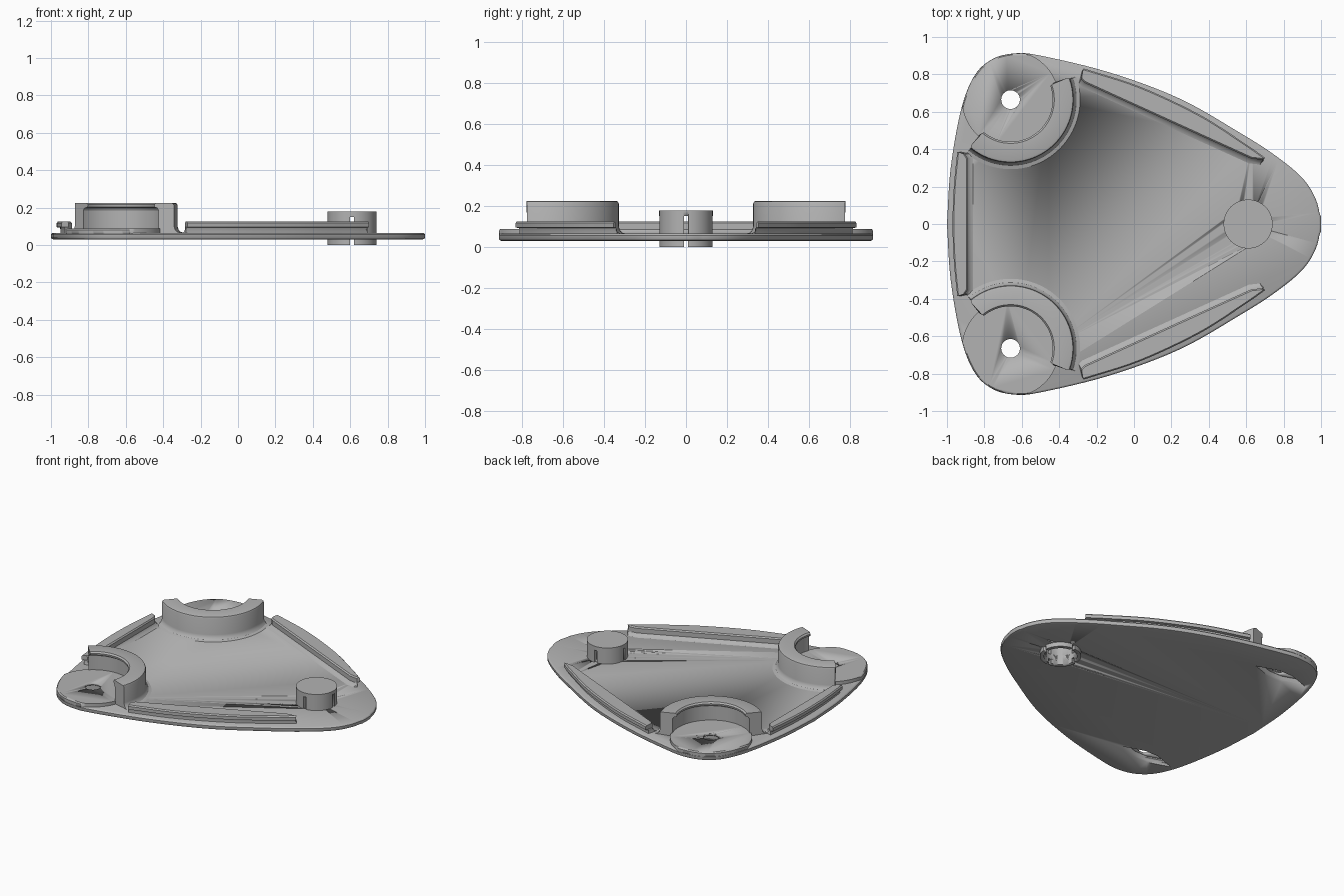
import bpy, bmesh, math
from mathutils import Vector

if "Cube" in bpy.data.objects:
    bpy.data.objects.remove(bpy.data.objects["Cube"])

grey = bpy.data.materials.new("light_grey")
grey.diffuse_color = (0.45, 0.45, 0.45, 1)
grey.use_nodes = True
grey.node_tree.nodes["Principled BSDF"].inputs["Base Color"].default_value = grey.diffuse_color


def finish(name, bm, smooth=30):
    bmesh.ops.remove_doubles(bm, verts=bm.verts, dist=1e-5)
    bmesh.ops.recalc_face_normals(bm, faces=bm.faces)
    me = bpy.data.meshes.new(name)
    bm.to_mesh(me)
    bm.free()
    me.materials.append(grey)
    ob = bpy.data.objects.new(name, me)
    bpy.context.collection.objects.link(ob)
    bpy.ops.object.select_all(action='DESELECT')
    ob.select_set(True)
    bpy.context.view_layer.objects.active = ob
    bpy.ops.object.shade_smooth_by_angle(angle=math.radians(smooth))
    return ob


def loft(name, layers):
    """Closed solid through stacked loops: [(points, z), ...]"""
    bm = bmesh.new()
    rings = [[bm.verts.new((p[0], p[1], z)) for p in pts] for pts, z in layers]
    n = len(rings[0])
    for a, b in zip(rings, rings[1:]):
        for i in range(n):
            j = (i + 1) % n
            bm.faces.new((a[i], a[j], b[j], b[i]))
    bm.faces.new(rings[0][::-1])
    bm.faces.new(rings[-1])
    return finish(name, bm)


def curve(pts, steps=6):
    """Smooth open curve through the points"""
    p = [Vector(q) for q in pts]
    p = [2 * p[0] - p[1]] + p + [2 * p[-1] - p[-2]]
    out = []
    for a, b, c, d in zip(p, p[1:], p[2:], p[3:]):
        for k in range(steps):
            t = k / steps
            out.append(0.5 * (2 * b + (c - a) * t + (2 * a - 5 * b + 4 * c - d) * t * t
                              + (3 * b - a - 3 * c + d) * t ** 3))
    return out + [p[-2]]


def circle(x, y, r, n=64):
    return [(x + r * math.cos(i * math.tau / n), y + r * math.sin(i * math.tau / n)) for i in range(n)]


def box(x, y, w, d):
    return [(x - w, y - d), (x + w, y - d), (x + w, y + d), (x - w, y + d)]


def boolean(ob, tool, op='DIFFERENCE'):
    m = ob.modifiers.new(op.lower(), 'BOOLEAN')
    m.operation, m.object, m.solver = op, tool, 'EXACT'
    bpy.context.view_layer.objects.active = ob
    bpy.ops.object.modifier_apply(modifier=m.name)


def inset(pts, d):
    """Move each point of a counter-clockwise loop inward"""
    out = []
    for i, p in enumerate(pts):
        t = (pts[(i + 1) % len(pts)] - pts[i - 1]).normalized()
        out.append(p + Vector((-t.y, t.x)) * d)
    return out


# Rounded triangular outline
half = curve([(1, -0.0), (0.975, 0.125), (0.90, 0.246), (0.75, 0.37), (0.567, 0.487), (0.245, 0.67),
              (-0.13, 0.81), (-0.5, 0.90), (-0.64, 0.912), (-0.76, 0.88), (-0.855, 0.79),
              (-0.925, 0.61), (-0.98, 0.3), (-1, 0)])
half[0].y = half[-1].y = 0
for v in half[1:3]:
    v.x = math.sqrt(max(0, 1 - 1.6 * v.y ** 2))
outline = half + [Vector((v.x, -v.y)) for v in half[-2:0:-1]]

# Base plate with rounded rim
plate = loft("base_plate", [(inset(outline, 0.012), 0.03), (inset(outline, 0.004), 0.033),
                            (outline, 0.041), (outline, 0.056),
                            (inset(outline, 0.004), 0.062), (inset(outline, 0.01), 0.065)])
cutters = []
PX, PY = -0.66, 0.665
for s in (1, -1):
    side = "left" if s > 0 else "right"
    y0 = s * PY
    # Round raised pad trimmed to the outline
    pad = loft(side + "_pad", [(circle(PX, y0, 0.26, 96), 0.045), (circle(PX, y0, 0.26, 96), 0.088)])
    trim = loft("trim", [(inset(outline, 0.001), 0.0), (inset(outline, 0.001), 0.08),
                         (inset(outline, 0.009), 0.09)])
    boolean(pad, trim, 'INTERSECT')
    # Screw hole and pointed slot underneath
    hole = loft("hole_cutter", [(circle(PX, y0, 0.05, 32), -0.1), (circle(PX, y0, 0.05, 32), 0.2)])
    lens = [(PX + 0.205, y0), (PX + 0.05, y0 + 0.052), (PX - 0.05, y0 + 0.052),
            (PX - 0.205, y0), (PX - 0.05, y0 - 0.052), (PX + 0.05, y0 - 0.052)]
    slot = loft("slot_cutter", [(lens, -0.1), (lens, 0.074)])
    for ob in (plate, pad):
        boolean(ob, slot)
        boolean(ob, hole)
    cutters += [trim, hole, slot]

    # Curved wall with inner lip and outer fillet, swept around the pad
    profile = [(0.252, 0.05), (0.252, 0.185), (0.245, 0.197), (0.227, 0.202), (0.225, 0.215),
               (0.234, 0.225), (0.322, 0.225), (0.333, 0.221), (0.337, 0.211), (0.337, 0.1),
               (0.342, 0.082), (0.353, 0.07), (0.372, 0.065), (0.372, 0.05)]
    bm = bmesh.new()
    rings, N = [], 48
    for i in range(N + 1):
        row = []
        for r, z in profile:
            # slightly rounded ends
            a0, a1 = math.radians(-132), math.radians(22)
            pull = 0.05 * (abs((r - 0.281) / 0.056) ** 3 if abs(r - 0.281) < 0.056 else 1)
            a = a0 + pull + (a1 - a0 - 2 * pull) * i / N
            row.append(bm.verts.new((PX + r * math.cos(a), y0 + s * r * math.sin(a), z)))
        rings.append(row)
    n = len(profile)
    for a, b in zip(rings, rings[1:]):
        for i in range(n):
            bm.faces.new((a[i], a[(i + 1) % n], b[(i + 1) % n], b[i]))
    bm.faces.new(rings[0])
    bm.faces.new(rings[-1])
    finish(side + "_curved_wall", bm)


def ridge(name, outer, inner, normal, s=1):
    """Rim ridge: filleted foot, recessed outer web, overhanging lip"""
    n = Vector(normal)
    layers = []
    for z, di, do in [(0.05, 0.03, 0.02), (0.065, 0.028, 0.02), (0.071, 0.012, 0.02), (0.085, 0, 0.02),
                      (0.092, 0, 0.018), (0.095, 0, 0), (0.117, 0, 0), (0.125, -0.008, 0.007)]:
        pts = [p + n * do for p in curve(outer)] + [Vector(p) + n * di for p in inner]
        layers.append(([(p.x, s * p.y) for p in pts], z))
    loft(name, layers)


for s, side in ((1, "left"), (-1, "right")):
    ridge(side + "_ridge", [(-0.27, 0.832), (0.03, 0.735), (0.35, 0.585), (0.59, 0.432), (0.70, 0.355)],
          [(0.685, 0.343), (0.625, 0.35), (-0.265, 0.755), (-0.283, 0.775)], (-0.42, -0.91), s)
ridge("rear_ridge", [(-0.945, 0.385), (-0.963, 0.2), (-0.97, 0), (-0.963, -0.2), (-0.945, -0.385)],
      [(-0.905, -0.375), (-0.888, -0.35), (-0.888, 0.35), (-0.905, 0.375)], (1, 0))

# Hollow round button through the plate with four slits
BX = 0.61
bore = loft("bore_cutter", [(circle(BX, 0, 0.105), -0.1), (circle(BX, 0, 0.105), 0.155)])
button = loft("round_button", [(circle(BX, 0, 0.131), 0), (circle(BX, 0, 0.131), 0.178)])
boolean(plate, bore)
boolean(button, bore)
cutters.append(bore)
for w, d in ((0.2, 0.01), (0.01, 0.2)):
    slit = loft("slit_cutter", [(box(BX, 0, w, d), -0.1), (box(BX, 0, w, d), 0.15)])
    boolean(button, slit)
    cutters.append(slit)

for c in cutters:
    bpy.data.objects.remove(c)
